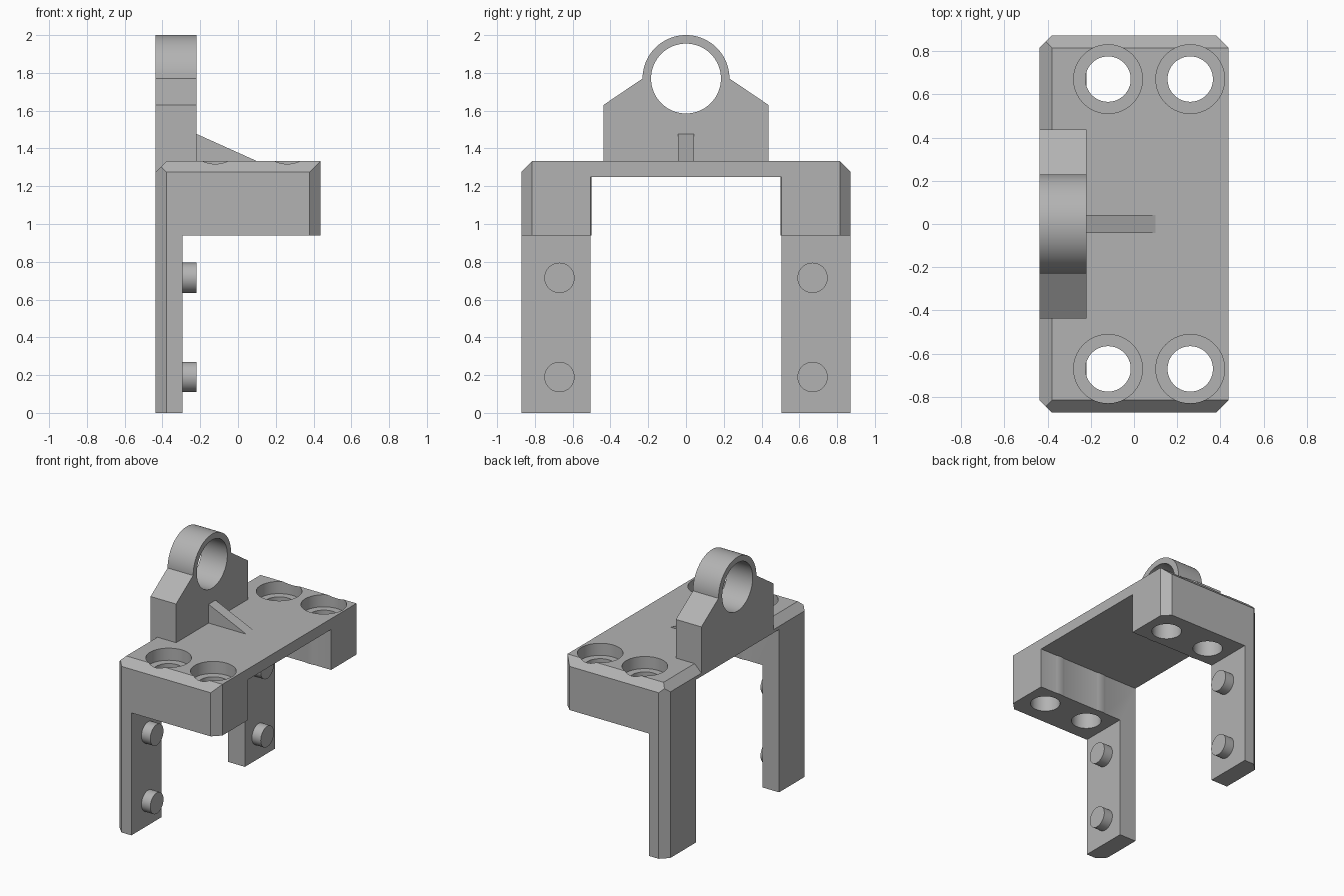
import bpy, bmesh, math
from mathutils import Vector, Matrix

cube = bpy.data.objects.get("Cube")
if cube:
    bpy.data.objects.remove(cube, do_unlink=True)

grey = bpy.data.materials.new("plain grey")
grey.use_nodes = True
colour = (0.45, 0.45, 0.45, 1)
grey.diffuse_color = colour
grey.node_tree.nodes["Principled BSDF"].inputs["Base Color"].default_value = colour


def finish(name, bm):
    bmesh.ops.recalc_face_normals(bm, faces=bm.faces)
    mesh = bpy.data.meshes.new(name)
    bm.to_mesh(mesh)
    bm.free()
    mesh.materials.append(grey)
    obj = bpy.data.objects.new(name, mesh)
    bpy.context.collection.objects.link(obj)
    return obj


def box(name, low, high):
    bm = bmesh.new()
    bmesh.ops.create_cube(bm, size=1)
    low, high = Vector(low), Vector(high)
    for v in bm.verts:
        v.co = (low + high) / 2 + v.co * (high - low)
    return finish(name, bm)


def cylinder(name, start, end, radius):
    start, end = Vector(start), Vector(end)
    axis = end - start
    turn = axis.to_track_quat("Z", "Y").to_matrix().to_4x4()
    bm = bmesh.new()
    bmesh.ops.create_cone(bm, cap_ends=True, segments=64, radius1=radius,
                          radius2=radius, depth=axis.length,
                          matrix=Matrix.Translation((start + end) / 2) @ turn)
    return finish(name, bm)


def extrude(name, points, offset):
    bm = bmesh.new()
    face = bm.faces.new([bm.verts.new(p) for p in points])
    new = bmesh.ops.extrude_face_region(bm, geom=[face], use_keep_orig=True)["geom"]
    bmesh.ops.translate(bm, vec=offset,
                        verts=[g for g in new if isinstance(g, bmesh.types.BMVert)])
    return finish(name, bm)


def select(obj):
    bpy.ops.object.select_all(action="DESELECT")
    obj.select_set(True)
    bpy.context.view_layer.objects.active = obj


def combine(obj, tool, operation):
    mod = obj.modifiers.new("combine", "BOOLEAN")
    mod.operation, mod.solver, mod.object = operation, "EXACT", tool
    select(obj)
    bpy.ops.object.modifier_apply(modifier=mod.name)
    bpy.data.objects.remove(tool, do_unlink=True)


def smooth(obj):
    select(obj)
    bpy.ops.object.shade_smooth_by_angle(angle=math.radians(25))


X, Y, TOP, CHAMFER = 0.437, 0.872, 1.333, 0.058
BACK = -X
LUG_FRONT = -0.22

# Bracket blank with chamfered corners and three chamfered top edges
bracket = box("bracket", (-X, -Y, 0), (X, Y, TOP))
bm = bmesh.new()
bm.from_mesh(bracket.data)
corner = Vector((X, Y, TOP))
for direction in [(1, 1, 0), (1, -1, 0), (-1, 1, 0), (-1, -1, 0),
                  (0, 1, 1), (0, -1, 1), (-1, 0, 1)]:
    d = Vector(direction)
    point = corner * d - Vector((0, d.y, 0 if d.y else d.z)) * CHAMFER
    cut = bmesh.ops.bisect_plane(bm, geom=bm.verts[:] + bm.edges[:] + bm.faces[:],
                                 plane_co=point, plane_no=d, clear_outer=True)
    rim = [e for e in cut["geom_cut"] if isinstance(e, bmesh.types.BMEdge)]
    bmesh.ops.contextual_create(bm, geom=rim)
bmesh.ops.recalc_face_normals(bm, faces=bm.faces)
bm.to_mesh(bracket.data)
bm.free()

# Space between the legs, and space in front of them
combine(bracket, box("gap_cutter", (-1, -0.505, -1), (1, 0.505, 1.25)), "DIFFERENCE")
combine(bracket, box("front_cutter", (-0.295, -1, -1), (1, 1, 0.94)), "DIFFERENCE")

# Screw bosses, through holes and counterbores
spots = [(x, y) for x in (-0.12, 0.26) for y in (-0.67, 0.67)]
for x, y in spots:
    combine(bracket, cylinder("boss", (x, y, 0.94), (x, y, 1.27), 0.17), "UNION")
for x, y in spots:
    combine(bracket, cylinder("hole", (x, y, 0.5), (x, y, 2), 0.105), "DIFFERENCE")
    combine(bracket, cylinder("bore", (x, y, 1.24), (x, y, 2), 0.159), "DIFFERENCE")
smooth(bracket)

# Upright lug with its ring eye
EYE, RADIUS = 1.77, 0.23
outline = [(BACK, -0.437, TOP - CHAMFER), (BACK, 0.437, TOP - CHAMFER),
           (BACK, 0.437, 1.63)]
for i in range(49):
    a = math.pi * i / 48
    outline.append((BACK, RADIUS * math.cos(a), EYE + RADIUS * math.sin(a)))
outline.append((BACK, -0.437, 1.63))
lug = extrude("lug", outline, (LUG_FRONT - BACK, 0, 0))
combine(lug, cylinder("eye_cutter", (-1, 0, EYE), (1, 0, EYE), 0.185), "DIFFERENCE")
smooth(lug)

# Gusset bracing the lug
extrude("gusset", [(LUG_FRONT - 0.02, -0.042, 1.3), (0.1, -0.042, 1.3),
                   (0.1, -0.042, TOP), (LUG_FRONT, -0.042, 1.477),
                   (LUG_FRONT - 0.02, -0.042, 1.477)], (0, 0.084, 0))

# Locating pins on the legs
for side, y in (("right", -0.67), ("left", 0.67)):
    for level, z in (("lower", 0.19), ("upper", 0.715)):
        smooth(cylinder(f"{side}_{level}_pin", (-0.31, y, z), (LUG_FRONT, y, z), 0.08))
